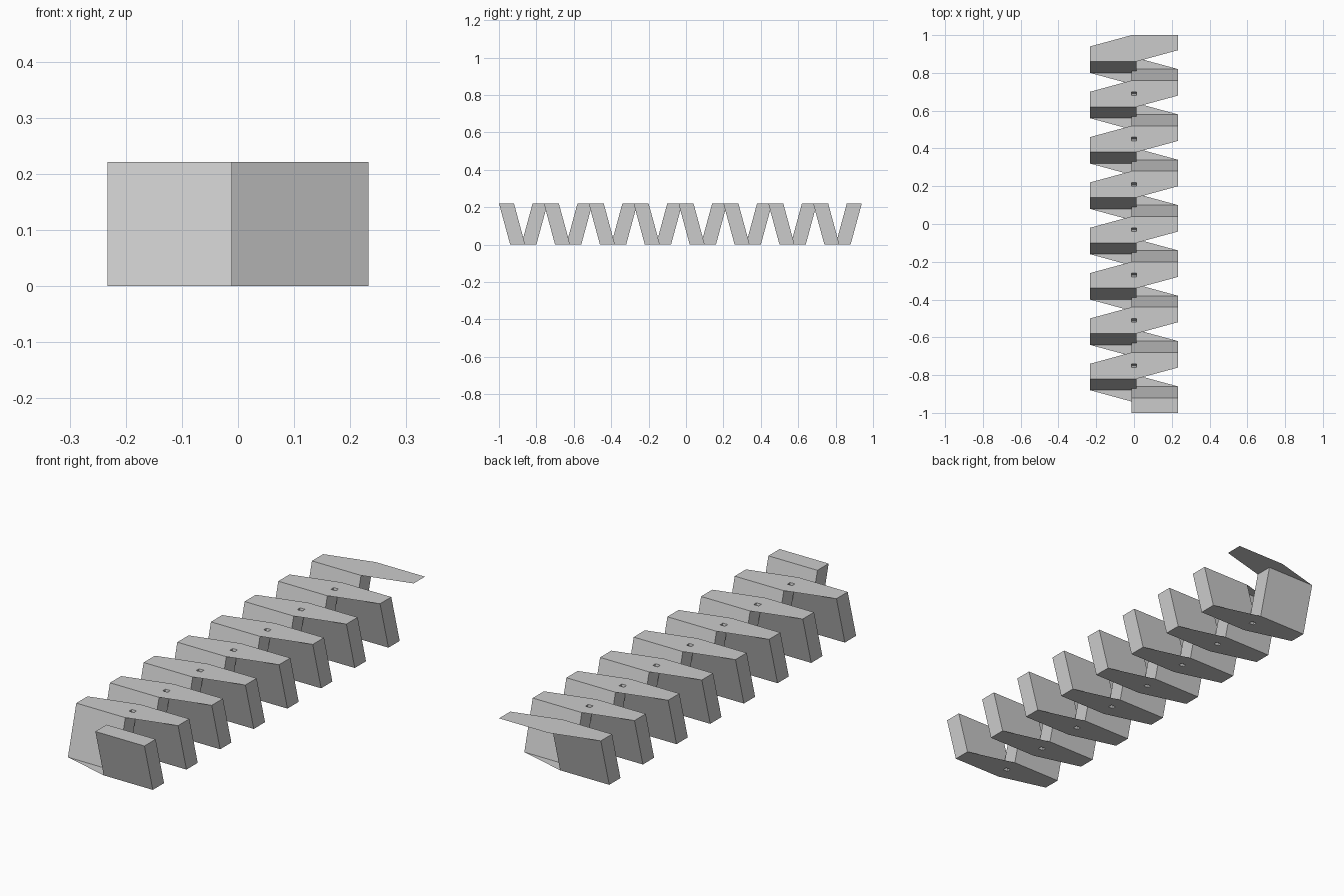
import bpy

if "Cube" in bpy.data.objects:
    bpy.data.objects.remove(bpy.data.objects["Cube"])

W, E = 0.233, 0.012        # half width, half overlap at the centre line
H, T, S = 0.221, 0.08, 0.06  # height, slab thickness, y step per quarter turn
N, PITCH = 8, 0.24


def make(name, pieces):
    """Join (points, faces) pieces into one flat-shaded object."""
    verts, faces = [], []
    for pts, fcs in pieces:
        k = len(verts)
        verts += pts
        faces += [[k + i for i in f] for f in fcs]
    me = bpy.data.meshes.new(name)
    me.from_pydata(verts, [], faces)
    me.update()
    ob = bpy.data.objects.new(name, me)
    bpy.context.collection.objects.link(ob)
    return ob


def rect(x0, x1, y, z):
    return [(x0, y, z), (x1, y, z), (x1, y + T, z), (x0, y + T, z)]


def slab(x0, x1, y_bottom, y_top, cap=False):
    """Leaning slab, closed at its ends by the plates (or by a cap)."""
    pts = rect(x0, x1, y_bottom, 0) + rect(x0, x1, y_top, H)
    faces = [(i, (i + 1) % 4, (i + 1) % 4 + 4, i + 4) for i in range(4)]
    if cap:
        faces.append((4, 5, 6, 7))
    return pts, faces


def plate(y, z, side, hole=True):
    """Six-sided link plate; side=1 rises to the right, -1 to the left."""
    p = [(-W, 0), (E, 0), (W, S), (W, S + T), (-E, S + T), (-W, T)]
    p += [(-E, S), (E, S), (E, T), (-E, T)]
    pts = [(side * a, y + b, z) for a, b in p]
    if hole:
        faces = [(0, 1, 7, 6), (1, 2, 7), (2, 3, 8, 7), (3, 4, 9, 8),
                 (4, 5, 9), (5, 0, 6, 9)]
    else:
        pts, faces = pts[:6], [(0, 1, 2, 3, 4, 5)]
    return pts, faces


starts = [-1 + PITCH * i for i in range(N)]

# Slabs leaning opposite ways on each side
make("right_slabs", [slab(-E, W, y + S, y, cap=(i == 0))
                     for i, y in enumerate(starts)])
make("left_slabs", [slab(-W, E, y + 2 * S, y + 3 * S) for y in starts])

# Plates linking the slabs below and above
make("bottom_plates", [plate(y + S, 0, -1) for y in starts])
make("top_plates", [plate(y + 3 * S, H, 1, hole=(i < N - 1))
                    for i, y in enumerate(starts)])
